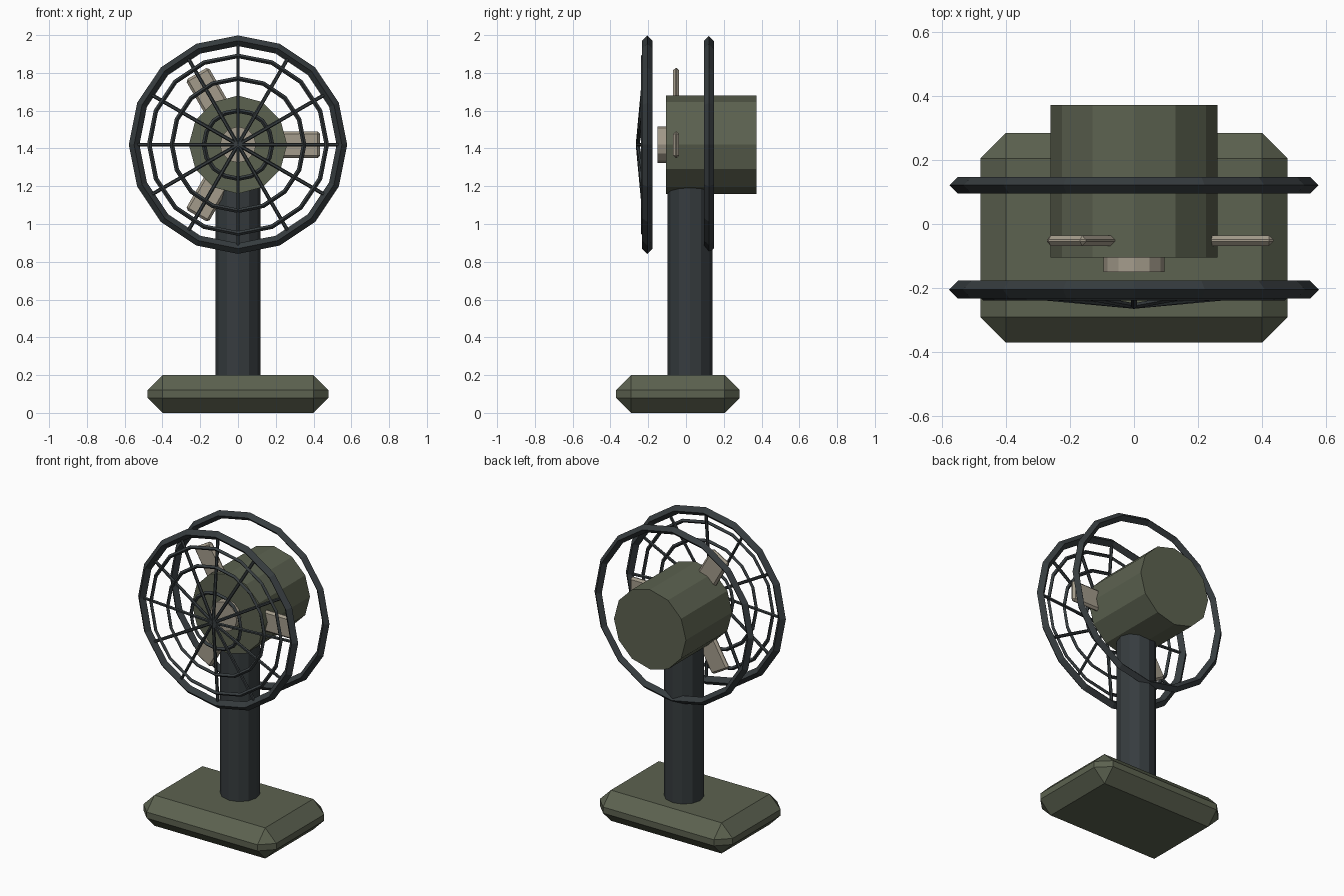
import bpy
import math
from mathutils import Vector, Matrix

if "Cube" in bpy.data.objects:
    bpy.data.objects.remove(bpy.data.objects["Cube"])

ZC = 1.42  # height of the fan axis


def mat(name, rgb):
    m = bpy.data.materials.new(name)
    m.diffuse_color = (*rgb, 1)
    m.use_nodes = True
    m.node_tree.nodes["Principled BSDF"].inputs["Base Color"].default_value = m.diffuse_color
    return m


GREEN = mat("olive green", (0.107, 0.122, 0.080))
DARK = mat("dark slate", (0.037, 0.045, 0.049))
BEIGE = mat("warm beige", (0.37, 0.33, 0.26))


def finish(name, material):
    ob = bpy.context.object
    ob.name = name
    ob.data.materials.append(material)
    return ob


def box(name, size, centre, bevel, material):
    bpy.ops.mesh.primitive_cube_add(size=1)
    ob = finish(name, material)
    ob.data.transform(Matrix.Translation(centre) @ Matrix.Diagonal((*size, 1)))
    b = ob.modifiers.new("bevel", 'BEVEL')
    b.width, b.segments = bevel, 1
    return ob


def rod(name, a, b, radius, sides, material):
    a, b = Vector(a), Vector(b)
    bpy.ops.mesh.primitive_cylinder_add(
        vertices=sides, radius=radius, depth=(b - a).length, location=(a + b) / 2,
        rotation=(b - a).to_track_quat('Z', 'Y').to_euler())
    return finish(name, material)


def ring(name, y, major, minor):
    bpy.ops.mesh.primitive_torus_add(
        major_segments=16, minor_segments=4, major_radius=major, minor_radius=minor,
        location=(0, y, ZC), rotation=(math.pi / 2, 0, 0))
    return finish(name, DARK)


# Base, column, motor housing and blade hub
box("base", (0.96, 0.655, 0.20), (0, -0.043, 0.10), 0.08, GREEN)
rod("column", (0, 0.021, 0.16), (0, 0.021, 1.24), 0.118, 12, DARK)
rod("motor_housing", (0, -0.105, ZC), (0, 0.372, ZC), 0.26, 12, GREEN)
rod("blade_hub", (0, -0.15, ZC), (0, -0.08, ZC), 0.096, 12, BEIGE)

# Three blades around the axis
for i in range(3):
    blade = box(f"blade_{i + 1}", (0.385, 0.032, 0.14), (0.2425, 0, 0), 0.013, BEIGE)
    blade.location = (0, -0.052, ZC)
    blade.rotation_euler = (0, -i * math.tau / 3, 0)

# Guard: heavy front and back rims, thin front rings
ring("front_rim", -0.205, 0.55, 0.028)
ring("back_rim", 0.121, 0.55, 0.026)
for i, r in enumerate((0.18, 0.35, 0.47)):
    ring(f"front_ring_{i + 1}", -0.227, r, 0.012)

# Twelve spokes rising to a shallow point
for i in range(12):
    t = i * math.tau / 12
    rod(f"spoke_{i + 1}", (0, -0.256, ZC),
        (0.55 * math.cos(t), -0.205, ZC + 0.55 * math.sin(t)), 0.010, 6, DARK)
